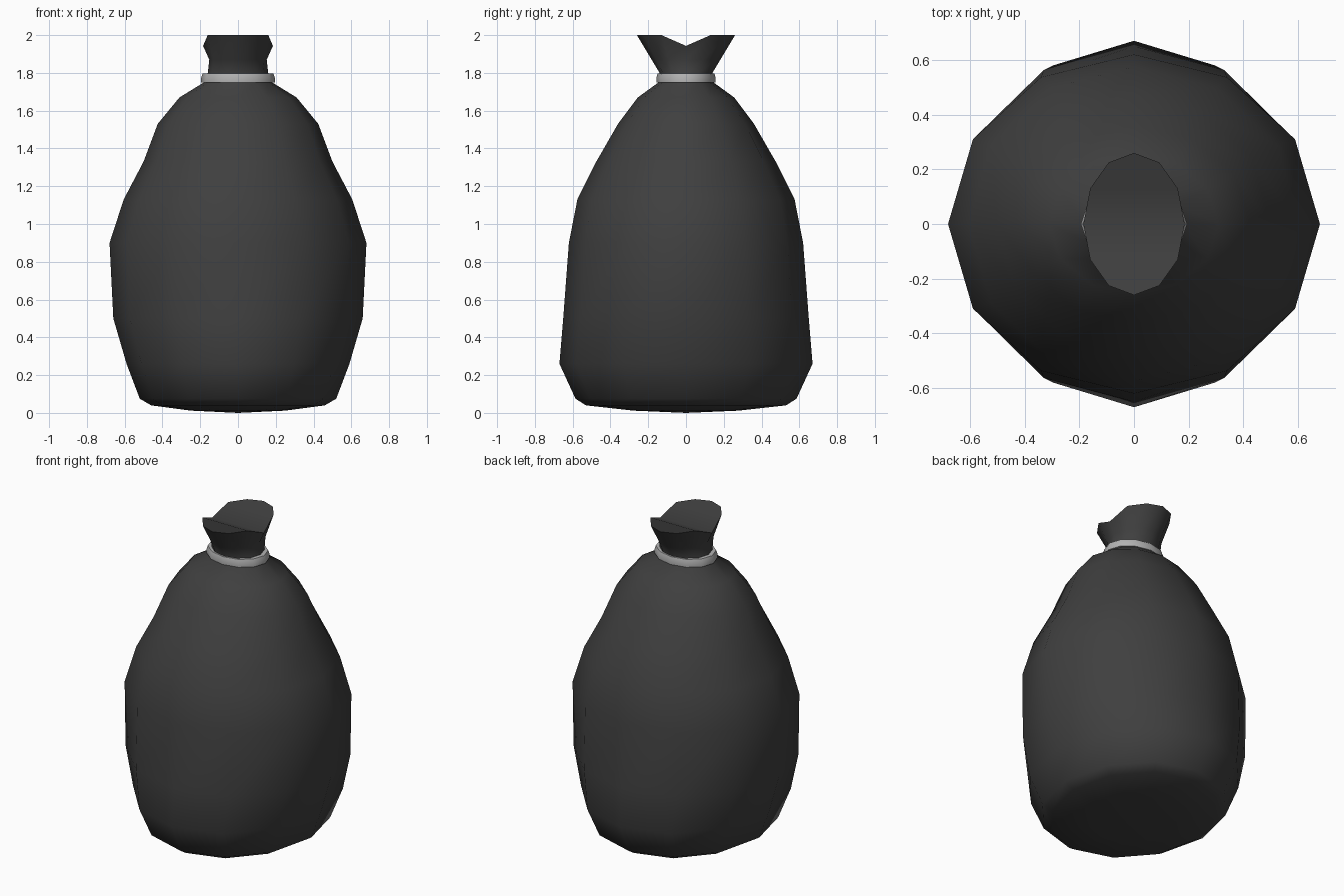
import bpy, bmesh, math

if "Cube" in bpy.data.objects:
    bpy.data.objects.remove(bpy.data.objects["Cube"])

SIDES = 12


def material(name, value):
    m = bpy.data.materials.new(name)
    m.diffuse_color = (value, value, value, 1)
    m.use_nodes = True
    m.node_tree.nodes["Principled BSDF"].inputs["Base Color"].default_value = m.diffuse_color
    return m


def ring(bm, rx, ry, z):
    return [bm.verts.new((rx * math.cos(i * math.tau / SIDES),
                          ry * math.sin(i * math.tau / SIDES), z)) for i in range(SIDES)]


def bridge(bm, a, b):
    for i in range(SIDES):
        j = (i + 1) % SIDES
        bm.faces.new((a[i], a[j], b[j], b[i]))


def finish(bm, name, mat, angle):
    bmesh.ops.recalc_face_normals(bm, faces=bm.faces)
    mesh = bpy.data.meshes.new(name)
    bm.to_mesh(mesh)
    bm.free()
    mesh.materials.append(mat)
    ob = bpy.data.objects.new(name, mesh)
    bpy.context.collection.objects.link(ob)
    bpy.ops.object.select_all(action='DESELECT')
    ob.select_set(True)
    bpy.context.view_layer.objects.active = ob
    bpy.ops.object.shade_smooth_by_angle(angle=math.radians(angle))
    return ob


# Sack: elliptical rings (rx, ry, z) from the base to the flared mouth
profile = [(0.25, 0.28, 0.012), (0.46, 0.53, 0.04), (0.52, 0.585, 0.075),
           (0.59, 0.67, 0.26), (0.66, 0.65, 0.50), (0.68, 0.62, 0.90),
           (0.605, 0.575, 1.13), (0.50, 0.475, 1.33), (0.425, 0.36, 1.53),
           (0.31, 0.255, 1.67), (0.18, 0.145, 1.75), (0.16, 0.14, 1.80),
           (0.152, 0.182, 1.87), (0.185, 0.26, 2.0)]
bm = bmesh.new()
rings = [ring(bm, *p) for p in profile]
for a, b in zip(rings, rings[1:]):
    bridge(bm, a, b)
base = bm.verts.new((0, 0, 0))
for i in range(SIDES):
    bm.faces.new((base, rings[0][(i + 1) % SIDES], rings[0][i]))

# Mouth: the two side points dip, and the top folds along the line between them
mouth = rings[-1]
half = SIDES // 2
mouth[0].co.z = mouth[half].co.z = 1.943
bm.faces.new(mouth[:half + 1])
bm.faces.new(mouth[half:] + mouth[:1])
finish(bm, "sack", material("black plastic", 0.05), 62)

# Tie: flat band around the neck
bm = bmesh.new()
band = [ring(bm, *p) for p in [(0.15, 0.12, 1.75), (0.195, 0.155, 1.75),
                               (0.195, 0.157, 1.775), (0.187, 0.15, 1.798),
                               (0.15, 0.12, 1.798)]]
for a, b in zip(band, band[1:] + band[:1]):
    bridge(bm, a, b)
finish(bm, "neck_tie", material("light grey tie", 0.45), 40)
